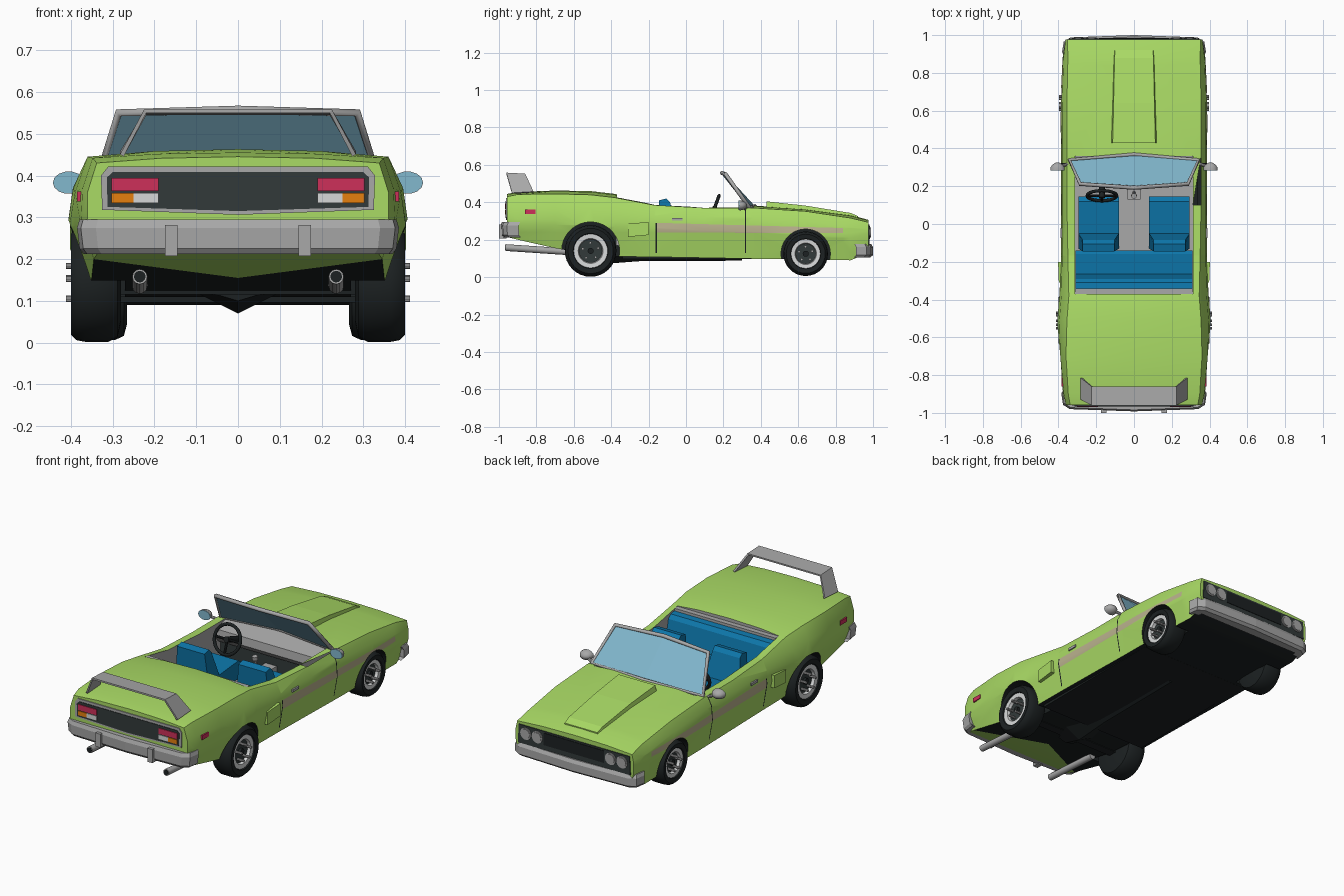
import bpy, bmesh, math
from mathutils import Vector, Matrix

if "Cube" in bpy.data.objects:
    bpy.data.objects.remove(bpy.data.objects["Cube"])

def mat(name, r, g, b):
    m = bpy.data.materials.new(name)
    lin = lambda c: (c / 255 / 12.92) if c < 11 else ((c / 255 + 0.055) / 1.055) ** 2.4
    m.diffuse_color = (lin(r), lin(g), lin(b), 1)
    m.use_nodes = True
    m.node_tree.nodes["Principled BSDF"].inputs["Base Color"].default_value = m.diffuse_color
    return m

GREEN = mat("lime_paint", 170, 219, 101)
GREY = mat("trim_grey", 168, 168, 168)
BLACK = mat("tyre_black", 28, 33, 34)
DARK = mat("dark_panel", 50, 58, 58)
BLUE = mat("seat_blue", 13, 118, 170)
GLASS = mat("glass_blue", 130, 184, 206)
RED = mat("lamp_red", 205, 48, 90)
ORANGE = mat("lamp_orange", 230, 128, 15)
WHITE = mat("lamp_white", 215, 217, 217)
BEIGE = mat("stripe_beige", 186, 178, 142)

def mesh(name, verts, faces, *mats, smooth=None):
    me = bpy.data.meshes.new(name)
    me.from_pydata([tuple(v) for v in verts], [], faces)
    for m in mats:
        me.materials.append(m)
    bm = bmesh.new(); bm.from_mesh(me)
    bmesh.ops.recalc_face_normals(bm, faces=bm.faces)
    bm.to_mesh(me); bm.free()
    ob = bpy.data.objects.new(name, me)
    bpy.context.collection.objects.link(ob)
    if smooth:
        shade(ob, smooth)
    return ob

def shade(ob, deg):
    bpy.ops.object.select_all(action='DESELECT')
    ob.select_set(True)
    bpy.context.view_layer.objects.active = ob
    bpy.ops.object.shade_smooth_by_angle(angle=math.radians(deg))

def loft(name, rings, *mats, smooth=None):
    n = len(rings[0]); k = len(rings)
    faces = [(i*n + j, i*n + (j+1) % n, (i+1)*n + (j+1) % n, (i+1)*n + j) for i in range(k-1) for j in range(n)]
    faces += [tuple(range(n)), tuple(range((k-1)*n, k*n))]
    return mesh(name, [v for r in rings for v in r], faces, *mats, smooth=smooth)

def prism_x(name, yz, x0, x1, m, smooth=None):
    return loft(name, [[(x, y, z) for y, z in yz] for x in (x0, x1)], m, smooth=smooth)

def box(name, x0, x1, y0, y1, z0, z1, m):
    return prism_x(name, [(y0, z0), (y1, z0), (y1, z1), (y0, z1)], x0, x1, m)

def rod(name, a, b, r, m, n=16):
    a, b = Vector(a), Vector(b)
    q = (b - a).to_track_quat('Z', 'Y')
    c = [q @ Vector((r*math.cos(t*math.tau/n), r*math.sin(t*math.tau/n), 0)) for t in range(n)]
    return loft(name, [[a + v for v in c], [b + v for v in c]], m, smooth=40)

def cut(ob, cutter):
    mod = ob.modifiers.new("cut", 'BOOLEAN')
    mod.object, mod.operation, mod.solver = cutter, 'DIFFERENCE', 'EXACT'
    bake(ob)
    bpy.data.objects.remove(cutter)

def bake(ob):
    me = bpy.data.meshes.new_from_object(ob.evaluated_get(bpy.context.evaluated_depsgraph_get()))
    ob.modifiers.clear()
    ob.data = me

# Body shell: y, bottom z, sill x, waist (x,z), shoulder (x,z), top edge (x,z), crown z
stations = [
    (-.957, .215, .335, .36, .28, .36, .36, .338, .43, .445),
    (-.90, .20, .345, .376, .28, .372, .37, .348, .442, .455),
    (-.70, .155, .35, .388, .28, .39, .36, .36, .445, .463),
    (-.51, .12, .36, .408, .28, .395, .37, .355, .44, .46),
    (-.38, .11, .36, .395, .27, .385, .36, .345, .425, .445),
    (-.17, .108, .36, .386, .26, .38, .33, .35, .385, .395),
    (.10, .103, .36, .386, .25, .38, .32, .355, .37, .37),
    (.36, .098, .36, .386, .24, .38, .32, .355, .37, .383),
    (.64, .095, .36, .39, .23, .38, .30, .355, .352, .363),
    (.88, .09, .355, .378, .21, .373, .265, .35, .316, .332),
    (.976, .13, .345, .362, .19, .362, .25, .352, .293, .306)]
rings = []
for y, zb, xb, xw, zw, xs, zs, xt, zt, zc in stations:
    h = [(xb, zb), (xw, zw), (xs, zs), (xt, zt), (xt * .55, zt + (zc - zt) * .75)]
    rings.append([(0, y, zb)] + [(x, y, z) for x, z in h] + [(0, y, zc)] + [(-x, y, z) for x, z in h[::-1]])
body = loft("body_shell", rings, GREEN)
cut(body, box("cockpit_cutter", -.312, .312, -.37, .36, .17, .8, GREEN))
wells = [(-.51, .14, .155), (.64, .125, .132)]
for y, z, r in wells:
    for s in (1, -1):
        cut(body, rod("wheel_well_cutter", (s*.27, y, z), (s*.5, y, z), r, GREEN, 36))
# Cut in the stripe and door gaps, then colour by position
body.data.materials.clear()
for m in (GREEN, GREY, BLACK, BEIGE):
    body.data.materials.append(m)
bm = bmesh.new(); bm.from_mesh(body.data)
bmesh.ops.triangulate(bm, faces=bm.faces)
lo = lambda y: .238 - .003 * y
hi = lambda y: .286 - .028 * y
planes = [((0, 0, lo(0)), (0, .003, 1)), ((0, 0, hi(0)), (0, .028, 1)), ((0, 0, .13), (0, 0, 1))]
planes += [((0, y, 0), (0, 1, 0)) for y in (-.162, -.155, .84, .316, .322)]
for co, no in planes:
    bmesh.ops.bisect_plane(bm, geom=bm.verts[:] + bm.edges[:] + bm.faces[:], plane_co=co, plane_no=no, dist=1e-5)
bm.normal_update()
for f in bm.faces:
    c, n = f.calc_center_median(), f.normal
    f.material_index = 0
    if abs(c.x) < .3125 and -.3715 < c.y < .3605 and c.z > .165:
        f.material_index = 1
    elif n.z < -.7 and c.z < .2 and c.y > -.82:
        f.material_index = 2
    elif any(all(math.hypot(v.co.y - y, v.co.z - z) < r + .002 for v in f.verts) for y, z, r in wells):
        f.material_index = 2
    elif abs(n.x) > .6 and abs(c.x) > .33:
        if (-.162 < c.y < -.155 and .13 < c.z < hi(c.y)) or (.316 < c.y < .322 and c.z > .13):
            f.material_index = 2
        elif -.155 < c.y < .84 and lo(c.y) < c.z < hi(c.y):
            f.material_index = 3
bm.to_mesh(body.data); bm.free()
shade(body, 28)

# Hood scoop
loft("hood_scoop", [[(-w, y, z - .05), (w, y, z - .05), (w - .012, y, z), (-w + .012, y, z)]
     for y, z, w in ((.43, .405, .125), (.64, .382, .12), (.88, .343, .115), (.92, .326, .112))], GREEN)

# Wheels
def wheel(name, s, y, z, R, xo):
    k, n = R / .137, 32
    prof = [(.001, -.03), (.062, -.028), (.066, -.012), (.09, -.01), (.093, -.004), (.12, 0), (.133, -.014),
            (.137, -.035), (.137, -.09), (.125, -.112), (.09, -.12), (.001, -.12)]
    R_ = [[(s * (xo + dx), y + r*k*math.cos(t*math.tau/n), z + r*k*math.sin(t*math.tau/n)) for t in range(n)] for r, dx in prof]
    w = loft(name, R_, BLACK, WHITE, DARK)
    for i, p in enumerate(w.data.polygons):
        seg = i // n
        p.material_index = 2 if seg == 0 else 1 if seg in (1, 2) else 0
    shade(w, 35)
    for t in range(5):
        a = t * math.tau / 5 + .35
        p = (y + .043*k*math.cos(a), z + .043*k*math.sin(a))
        rod("lug_nut", (s*(xo - .04), *p), (s*(xo + .012), *p), .007, GREY, 8)
    rod("wheel_cap", (s*(xo - .04), y, z), (s*(xo - .015), y, z), .016, BLACK, 12)

for s in (1, -1):
    wheel("rear_wheel", s, -.51, .14, .138, .4)
    wheel("front_wheel", s, .64, .125, .119, .385)
    # Exhausts, side vent, handle, marker lamp
    rod("exhaust_pipe", (s*.235, -.965, .158), (s*.235, -.62, .135), .018, GREY, 12)
    rod("exhaust_opening", (s*.235, -.967, .158), (s*.235, -.96, .158), .014, BLACK, 12)
    loft("side_vent", [[(s*.37, y, z0), (s*x, y, z0), (s*x, y, z1), (s*.37, y, z1)]
         for y, x, z0, z1 in ((-.31, .398, .215, .285), (-.20, .402, .225, .295))], GREEN)
    box("door_handle", s*.375, s*.389, -.075, -.02, .303, .317, GREY)
    box("rear_marker", s*.36, s*.385, -.86, -.805, .338, .362, RED)
    # Mirror
    u = [(math.cos(t*math.tau/14), math.sin(t*math.tau/14)) for t in range(14)]
    loft("mirror_housing", [[(s*.405 + a*.038*f, y, .383 + b*.027*f) for a, b in u]
         for y, f in ((.285, 1), (.30, .95), (.315, .7), (.325, .25))], GREY, smooth=50)
    loft("mirror_glass", [[(s*.405 + a*.037, y, .383 + b*.026) for a, b in u] for y in (.282, .286)], GLASS)
    rod("mirror_arm", (s*.34, .32, .36), (s*.39, .305, .375), .008, GREY, 8)
    # Tail lamps
    for nm, m, x0, x1, z0, z1 in (("brake_lamp", RED, .19, .303, .363, .394),
                                  ("reverse_lamp", WHITE, .19, .25, .334, .358), ("turn_lamp", ORANGE, .25, .303, .334, .358)):
        box(nm, s*x0, s*x1, -.969, -.96, z0, z1, m)
    box("bumper_guard", s*.145, s*.175, -1.0, -.96, .207, .282, GREY)
    # Headlamps
    for x in (.225, .295):
        rod("headlamp", (s*x, .965, .238), (s*x, .985, .238), .033, GREY, 20)
        rod("headlamp_lens", (s*x, .97, .238), (s*x, .988, .238), .026, GREY, 20)
    # Front seat
    seat = prism_x("front_seat", [(.14, .18), (.145, .265), (.12, .28), (-.05, .265), (-.085, .40), (-.105, .42),
                   (-.145, .41), (-.13, .18)], s*.08, s*.295, BLUE)
    for v in seat.data.vertices:
        if v.co.z > .39:
            v.co.x = s*.1875 + (v.co.x - s*.1875) * .78

# Tail panel with bright frame
def plate(name, y0, y1, outline, m):
    return loft(name, [[(x, y, z) for x, z in outline] for y in (y0, y1)], m)
plate("tail_frame", -.962, -.95, [(-.325, .318), (0, .306), (.325, .318), (.328, .40), (.31, .422), (-.31, .422), (-.328, .40)], GREY)
plate("tail_panel", -.965, -.955, [(-.312, .325), (0, .315), (.312, .325), (.314, .395), (.30, .408), (-.30, .408), (-.314, .395)], DARK)
# Front grille panel
plate("front_grille", .97, .981, [(-.345, .178), (.345, .178), (.34, .28), (-.34, .28)], DARK)
plate("grille_insert", .978, .984, [(-.185, .205), (.185, .205), (.185, .272), (-.185, .272)], BLACK)

# Wrapped bumpers
def bumper(name, d, yo, yi, levels):
    rings = []
    for z, f, o in levels:
        out = [(.385, yi), (.376, yo - .035), (.34, yo - .012), (0, yo)]
        inn = [(0, yo - .05), (.33, yo - .05), (.345, yi)]
        right = out[::-1] + inn[::-1]
        left = [(-x, y) for x, y in right[::-1] if x > 0]
        rings.append([(x * f, d * (y - o), z) for x, y in right + left])
    return loft(name, rings, GREY)
bumper("rear_bumper", -1, .992, .895, [(.212, .96, .012), (.225, .985, .002), (.275, 1, 0), (.295, .985, .008)])
bumper("front_bumper", 1, 1.0, .91, [(.105, .97, .014), (.118, .99, 0), (.16, .99, 0), (.178, .975, .01)])

# Windscreen and frame
bot = [(-.342, .338, .372), (0, .368, .38), (.342, .338, .372)]
top = [(-.285, .212, .55), (0, .192, .557), (.285, .212, .55)]
ws = mesh("windscreen", bot + top, [(0, 1, 4, 3), (1, 2, 5, 4)], GLASS)
ws.modifiers.new("thick", 'SOLIDIFY').thickness = .005
bake(ws)
cu = bpy.data.curves.new("windscreen_frame", 'CURVE')
cu.dimensions, cu.bevel_depth, cu.bevel_resolution = '3D', .011, 1
sp = cu.splines.new('POLY')
sp.points.add(5)
sp.use_cyclic_u = True
for p, c in zip(sp.points, bot + top[::-1]):
    p.co = (*c, 1)
tmp = bpy.data.objects.new("frame_curve", cu)
bpy.context.collection.objects.link(tmp)
me = bpy.data.meshes.new_from_object(tmp.evaluated_get(bpy.context.evaluated_depsgraph_get()))
bpy.data.objects.remove(tmp)
me.materials.clear(); me.materials.append(GREY)
bpy.context.collection.objects.link(bpy.data.objects.new("windscreen_frame", me))

# Rear spoiler
sec = [(-.278, -.93, .448, -.815, .455), (-.222, -.96, .554, -.86, .549)]
sec += [(-a[0], *a[1:]) for a in sec[::-1]]
wing = mesh("rear_spoiler", [p for x, y0, z0, y1, z1 in sec for p in ((x, y0, z0), (x, y1, z1))],
            [(2*i, 2*i+1, 2*i+3, 2*i+2) for i in range(3)], GREY)
md = wing.modifiers.new("thick", 'SOLIDIFY')
md.thickness, md.offset = .01, 0
bake(wing)

# Interior
prism_x("rear_bench", [(-.14, .17), (-.14, .265), (-.16, .275), (-.265, .27), (-.29, .385), (-.31, .405), (-.345, .41), (-.345, .17)],
        -.311, .311, BLUE)
box("rear_shelf", -.311, .311, -.375, -.342, .17, .424, GREY)
prism_x("dashboard", [(.36, .25), (.27, .27), (.245, .30), (.25, .345), (.36, .372)], -.311, .311, GREY)
box("dash_lower", -.311, .311, .29, .36, .17, .26, DARK)
box("console", -.035, .035, .13, .30, .17, .215, GREY)
rod("gear_lever", (0, .17, .2), (0, .15, .30), .008, GREY, 8)
rod("gear_knob", (0, .151, .295), (0, .148, .315), .015, GREY, 10)

# Steering wheel
M = Matrix.Translation((-.17, .15, .362)) @ Matrix.Rotation(math.radians(70), 4, 'X')
N, K = 28, 8
tv = [M @ Vector(((.078 + .009*math.cos(b)) * math.cos(a), (.078 + .009*math.cos(b)) * math.sin(a), .009*math.sin(b)))
      for a in [i*math.tau/N for i in range(N)] for b in [j*math.tau/K for j in range(K)]]
mesh("steering_wheel", tv, [(i*K + j, i*K + (j+1) % K, (i+1) % N*K + (j+1) % K, (i+1) % N*K + j)
     for i in range(N) for j in range(K)], BLACK, smooth=60)
for a in (0, math.pi, -math.pi/2):
    rod("steering_spoke", M @ Vector((0, 0, 0)), M @ Vector((.076*math.cos(a), .076*math.sin(a), 0)), .007, BLACK, 8)
rod("steering_column", M @ Vector((0, 0, .012)), M @ Vector((0, 0, -.13)), .016, BLACK, 12)

# Underside: floor pan, axles and drive tunnel
box("floor_pan", -.335, .335, -.34, .49, .096, .112, BLACK)
box("rear_axle", -.30, .30, -.535, -.485, .115, .165, BLACK)
box("front_axle", -.30, .30, .62, .66, .10, .14, BLACK)
loft("drive_tunnel", [[(-w, y, .115), (0, y, z), (w, y, .115)] for y, w, z in
     ((-.56, .05, .10), (-.45, .09, .07), (-.25, .06, .085), (.3, .04, .088))], BLACK)
